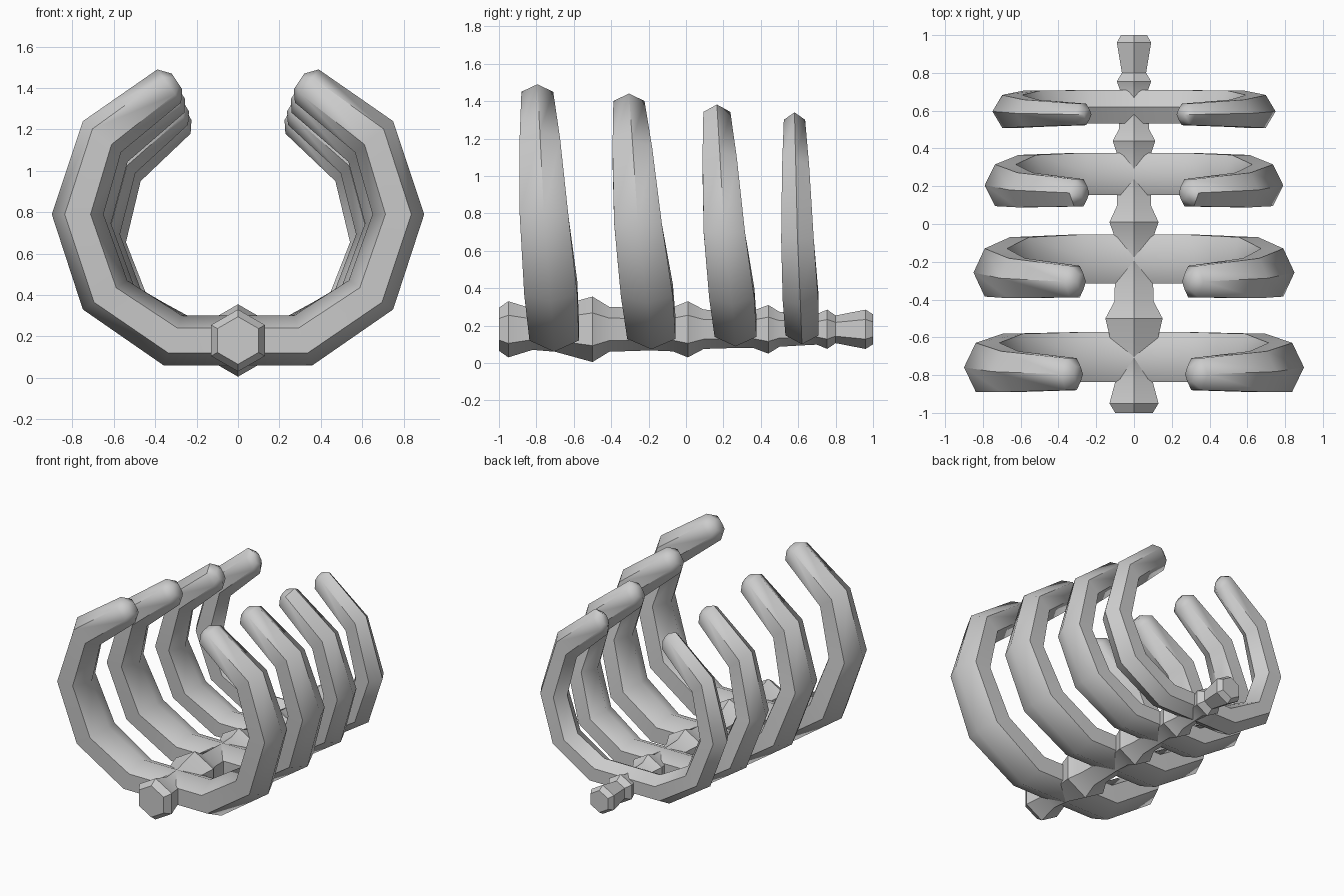
import bpy, bmesh, math

if "Cube" in bpy.data.objects:
    bpy.data.objects.remove(bpy.data.objects["Cube"])


def skin(name, rings, angle):
    """Bridge a row of equal-sized rings into a closed tube."""
    bm = bmesh.new()
    rows = [[bm.verts.new(p) for p in ring] for ring in rings]
    n = len(rows[0])
    for a, b in zip(rows, rows[1:]):
        for k in range(n):
            bm.faces.new((a[k], a[(k + 1) % n], b[(k + 1) % n], b[k]))
    bm.faces.new(rows[0])
    bm.faces.new(rows[-1])
    bmesh.ops.recalc_face_normals(bm, faces=bm.faces[:])
    mesh = bpy.data.meshes.new(name)
    bm.to_mesh(mesh)
    bm.free()
    obj = bpy.data.objects.new(name, mesh)
    bpy.context.collection.objects.link(obj)
    bpy.ops.object.select_all(action='DESELECT')
    obj.select_set(True)
    bpy.context.view_layer.objects.active = obj
    bpy.ops.object.shade_smooth_by_angle(angle=math.radians(angle))
    return obj


# Rib stations from breastbone to tip:
# outer x, outer z, inner x, inner z, half depth, lean, outer drop, inner drop
STATIONS = [
    (0.36, 0.06, 0.27, 0.30, 0.132, 0.00, -0.04, 0.01),
    (0.75, 0.33, 0.535, 0.47, 0.142, 0.20, 0.02, 0.06),
    (0.90, 0.79, 0.65, 0.79, 0.130, 0.60, 0.125, 0.135),
    (0.75, 1.24, 0.565, 1.09, 0.108, 0.85, 0.15, 0.14),
    (0.39, 1.49, 0.275, 1.33, 0.085, 1.00, 0.15, 0.15),
    (0.32, 1.47, 0.27, 1.395, 0.040, 1.00, 0.15, 0.15),
]


def rib_ring(side, st, width, drop, y0, y1, depth):
    ox, oz, ix, iz, w, lean, od, idr = st
    ox, ix = ox * width * side, ix * width * side
    oz, iz = oz - od * drop, iz - idr * drop
    y, w = y0 + (y1 - y0) * lean, w * depth

    def at(f, dy):
        return (ox + (ix - ox) * f, y + dy, oz + (iz - oz) * f)
    return [at(0, 0), at(.25, w), at(.75, w), at(1, 0), at(.75, -w), at(.25, -w)]


# Ribs: width scale, drop, y at bottom, y at tip, depth scale
RIBS = [
    (1.000, 0.00, -0.705, -0.795, 1.00),
    (0.944, 0.33, -0.185, -0.305, 0.98),
    (0.878, 0.72, 0.265, 0.165, 0.85),
    (0.833, 1.00, 0.620, 0.580, 0.67),
]
for i, rib in enumerate(RIBS):
    rings = [rib_ring(-1, s, *rib) for s in reversed(STATIONS)]
    rings += [rib_ring(1, s, *rib) for s in STATIONS]
    skin("rib_%d" % (i + 1), rings, 50)

# Spine: hexagonal profile of (y, radius) running front to back
SPINE = [
    (-1.0, .115), (-.95, .15), (-.82, .11), (-.70, .12), (-.50, .175),
    (-.41, .12), (-.19, .113), (-.07, .118), (.01, .15), (.095, .105),
    (.26, .10), (.36, .10), (.44, .13), (.50, .093), (.64, .085),
    (.70, .082), (.755, .105), (.80, .074), (.96, .105), (1.0, .08),
]
spine_rings = []
for y, r in SPINE:
    spine_rings.append([(r * math.sin(k * math.pi / 3), y,
                         0.18 + r * math.cos(k * math.pi / 3)) for k in range(6)])
skin("spine", spine_rings, 30)
